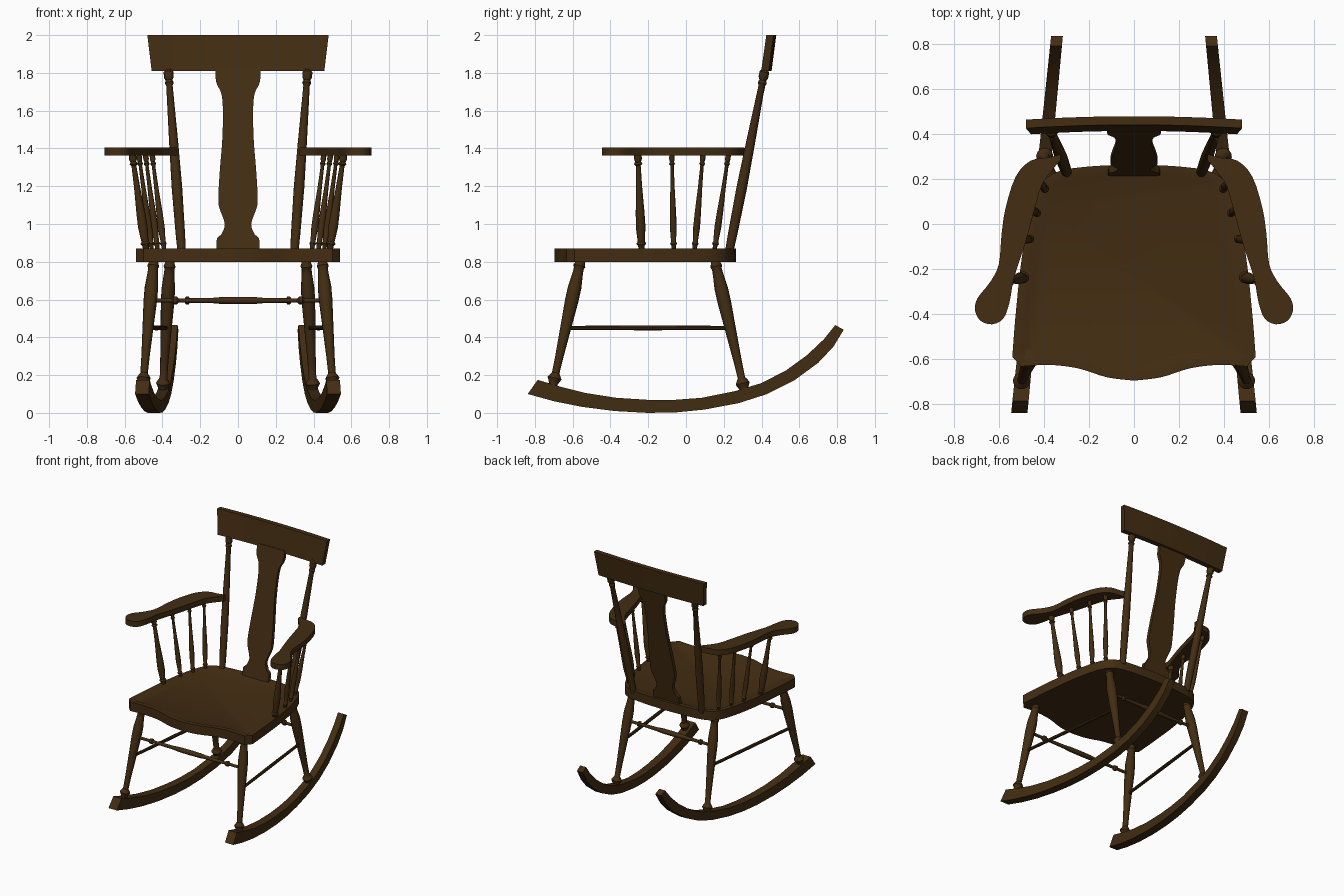
import bpy, bmesh, math
from mathutils import Vector

cube = bpy.data.objects.get("Cube")
if cube:
    bpy.data.objects.remove(cube, do_unlink=True)

COLOR = (0.056, 0.026, 0.006, 1)
wood = bpy.data.materials.new("dark_brown_wood")
wood.use_nodes = True
wood.diffuse_color = COLOR
bsdf = wood.node_tree.nodes["Principled BSDF"]
bsdf.inputs["Base Color"].default_value = COLOR
bsdf.inputs["Roughness"].default_value = 0.7


def finish(name, bm, angle=35):
    bmesh.ops.recalc_face_normals(bm, faces=bm.faces[:])
    me = bpy.data.meshes.new(name)
    bm.to_mesh(me)
    bm.free()
    me.shade_smooth()
    me.set_sharp_from_angle(angle=math.radians(angle))
    me.materials.append(wood)
    obj = bpy.data.objects.new(name, me)
    bpy.context.collection.objects.link(obj)
    return obj


def loft(name, rings):
    """Skin a row of equal cross-sections and cap both ends."""
    bm = bmesh.new()
    rows = [[bm.verts.new(p) for p in ring] for ring in rings]
    n = len(rows[0])
    for a, b in zip(rows, rows[1:]):
        for i in range(n):
            j = (i + 1) % n
            bm.faces.new((a[i], a[j], b[j], b[i]))
    bm.faces.new(rows[0])
    bm.faces.new(rows[-1])
    return finish(name, bm)


def turned(name, start, end, profile, sides=14):
    """Lathe-turned rod; profile holds (fraction along, radius)."""
    start, end = Vector(start), Vector(end)
    axis = end - start
    u = axis.orthogonal().normalized()
    v = axis.normalized().cross(u)
    angles = [2 * math.pi * i / sides for i in range(sides)]
    return loft(name, [[start + axis * t + (u * math.cos(a) + v * math.sin(a)) * r
                        for a in angles] for t, r in profile])


def slab(points, offset):
    """Extruded outline; returns the bmesh and its two end faces."""
    bm = bmesh.new()
    base = [bm.verts.new(p) for p in points]
    far = [bm.verts.new(Vector(p) + Vector(offset)) for p in points]
    for i in range(len(base)):
        j = (i + 1) % len(base)
        bm.faces.new((base[i], base[j], far[j], far[i]))
    return bm, bm.faces.new(base[::-1]), bm.faces.new(far)


def smooth_path(pts, steps=4):
    """Catmull-Rom curve through the given points."""
    pts = [Vector(p) for p in pts]
    ext = [pts[0] * 2 - pts[1]] + pts + [pts[-1] * 2 - pts[-2]]
    out = []
    for p0, p1, p2, p3 in zip(ext, ext[1:], ext[2:], ext[3:]):
        for k in range(steps):
            t = k / steps
            out.append(p1 + (p2 - p0) * (t / 2)
                       + (p0 * 2 - p1 * 5 + p2 * 4 - p3) * (t * t / 2)
                       + (p1 * 3 - p0 - p2 * 3 + p3) * (t ** 3 / 2))
    return out + [pts[-1]]


def mirrored(half):
    """Close a half outline, right side first, across x = 0."""
    return half + [Vector((-p.x, p.y)) for p in reversed(half) if p.x > 0.001]


# Seat with a shallow dished top
half = smooth_path([(0, -0.695), (0.12, -0.68), (0.25, -0.64), (0.38, -0.625), (0.5, -0.632)])
half += smooth_path([(0.54, -0.59), (0.525, -0.4), (0.495, -0.13), (0.45, 0.08),
                     (0.4, 0.19), (0.33, 0.235), (0.2, 0.255), (0, 0.265)])
bm, bottom, top = slab([(p.x, p.y, 0.8) for p in mirrored(half)], (0, 0, 0.07))
bm.normal_update()
bmesh.ops.inset_region(bm, faces=[top], thickness=0.035)
bmesh.ops.inset_region(bm, faces=[top], thickness=0.025, depth=-0.01)
finish("seat", bm, 25)

# Back splat, leaning with the posts
half = smooth_path([(0.115, 0.86), (0.112, 0.925)], 1)
half += smooth_path([(0.088, 0.945), (0.07, 1.0), (0.1, 1.09), (0.104, 1.15), (0.095, 1.3),
                     (0.083, 1.45), (0.08, 1.6), (0.088, 1.69), (0.115, 1.75), (0.12, 1.83)])
bm, _, _ = slab([(p.x, 0.215 + (p.y - 0.87) * 0.205, p.y) for p in mirrored(half)],
                (0, 0.028, 0))
finish("back_splat", bm)

# Crest rail, bowed gently backward
rings = []
for i in range(13):
    f = i / 6 - 1
    bow = 0.015 * (1 - f * f)
    rings.append([(f * 0.457, 0.398 + bow, 1.81), (f * 0.48, 0.425 + bow, 2.0),
                  (f * 0.48, 0.463 + bow, 2.0), (f * 0.457, 0.438 + bow, 1.81)])
loft("crest_rail", rings)

# Turning profiles
LEG = [(0, 0.02), (0.04, 0.026), (0.06, 0.032), (0.08, 0.026), (0.12, 0.028), (0.22, 0.036),
       (0.32, 0.036), (0.5, 0.03), (0.75, 0.022), (0.87, 0.02), (0.89, 0.03), (0.91, 0.038),
       (0.93, 0.03), (0.95, 0.024), (1, 0.024)]
POST = [(0, 0.022), (0.1, 0.025), (0.35, 0.028), (0.6, 0.024), (0.9, 0.017), (0.915, 0.024),
        (0.93, 0.018), (0.945, 0.026), (0.975, 0.026), (0.985, 0.017), (1, 0.017)]
SPINDLE = [(0, 0.6), (0.06, 0.75), (0.08, 1.1), (0.1, 0.8), (0.25, 1.1), (0.4, 1.0),
           (0.65, 0.7), (0.88, 0.55), (0.9, 0.95), (0.92, 0.65), (0.95, 0.9), (1, 0.8)]
ROD = [(0, 0.011), (0.12, 0.011), (0.13, 0.02), (0.15, 0.02), (0.16, 0.011), (0.35, 0.014),
       (0.4, 0.018), (0.5, 0.019)]
ROD += [(1 - t, r) for t, r in reversed(ROD[:-1])]

ROCKER_LOW = [(-0.838, 0.1), (-0.7, 0.062), (-0.55, 0.032), (-0.38, 0.01), (-0.2, 0),
              (-0.05, 0.003), (0.1, 0.018), (0.28, 0.052), (0.43, 0.1), (0.57, 0.17),
              (0.7, 0.265), (0.78, 0.35), (0.835, 0.44)]
ROCKER_HIGH = [(-0.785, 0.175), (-0.67, 0.14), (-0.53, 0.105), (-0.37, 0.08), (-0.2, 0.069),
               (-0.06, 0.069), (0.085, 0.08), (0.26, 0.115), (0.4, 0.158), (0.53, 0.225),
               (0.64, 0.305), (0.73, 0.39), (0.79, 0.465)]

ARM = smooth_path([(0.325, 0.31), (0.38, 0.295), (0.46, 0.28), (0.525, 0.21), (0.57, 0.07),
                   (0.588, -0.05), (0.6, -0.18), (0.64, -0.26), (0.695, -0.33), (0.705, -0.385),
                   (0.68, -0.43), (0.63, -0.445), (0.58, -0.42), (0.553, -0.35),
                   (0.535, -0.25), (0.51, -0.17), (0.475, -0.06), (0.44, 0.07),
                   (0.41, 0.17), (0.37, 0.23), (0.325, 0.285)], 3)

# Spindles: foot x and y, head x and y, thickness
SPINDLES = [(0.485, -0.235, 0.56, -0.255, 0.024), (0.455, -0.065, 0.525, -0.075, 0.017),
            (0.425, 0.045, 0.49, 0.09, 0.017), (0.39, 0.15, 0.455, 0.225, 0.017)]

for side, s in (("left", 1), ("right", -1)):
    # Rocker runner, converging toward the back
    rings = []
    for (y0, z0), (y1, z1) in zip(ROCKER_LOW, ROCKER_HIGH):
        xa, xb = 0.425 - 0.1 * y0, 0.425 - 0.1 * y1
        w = 0.031 - 0.006 * y0
        rings.append([(s * (xa - w), y0, z0), (s * (xa + w), y0, z0),
                      (s * (xb + w), y1, z1), (s * (xb - w), y1, z1)])
    loft(side + "_rocker", rings)

    # Legs and side stretcher
    turned(side + "_front_leg", (s * 0.445, -0.555, 0.82), (s * 0.505, -0.71, 0.12), LEG)
    turned(side + "_back_leg", (s * 0.36, 0.15, 0.82), (s * 0.4, 0.315, 0.09), LEG)
    turned(side + "_stretcher", (s * 0.477, -0.635, 0.45), (s * 0.38, 0.232, 0.45),
           [(0, 0.011), (0.5, 0.013), (1, 0.011)], 10)

    # Back post
    turned(side + "_back_post", (s * 0.298, 0.228, 0.85), (s * 0.37, 0.42, 1.83), POST)

    # Arm and its spindles
    bm, _, _ = slab([(s * p.x, p.y, 1.362) for p in ARM], (0, 0, 0.043))
    finish(side + "_arm", bm)
    for i, (x0, y0, x1, y1, r) in enumerate(SPINDLES):
        turned(f"{side}_arm_spindle_{i + 1}", (s * x0, y0, 0.855), (s * x1, y1, 1.37),
               [(t, k * r) for t, k in SPINDLE], 12)

# Cross stretchers between the legs
turned("front_cross_stretcher", (-0.46, -0.604, 0.595), (0.46, -0.604, 0.595), ROD)
turned("back_cross_stretcher", (-0.372, 0.2, 0.595), (0.372, 0.2, 0.595), ROD)
